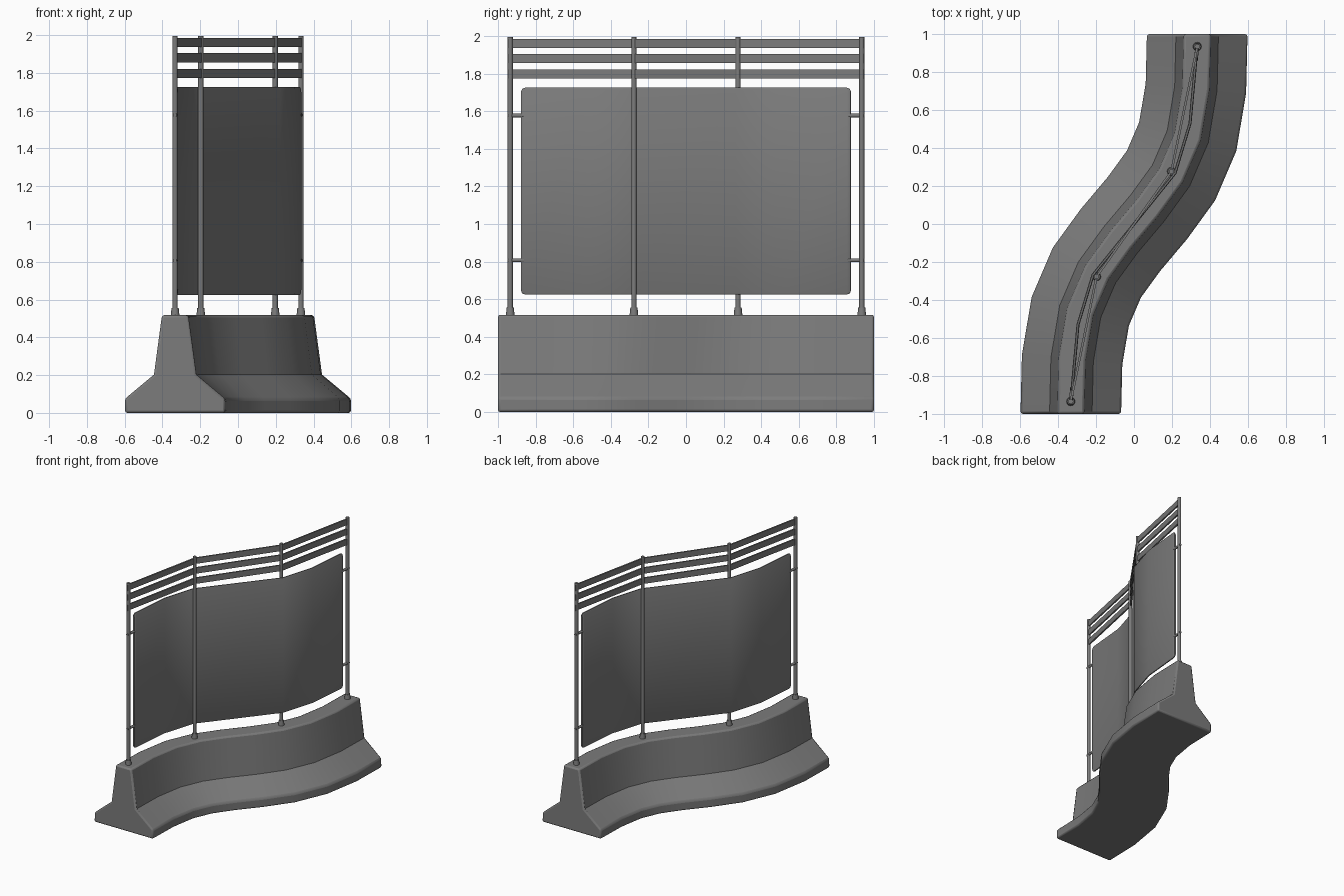
import bpy, bmesh, math
from mathutils import Vector

if "Cube" in bpy.data.objects:
    bpy.data.objects.remove(bpy.data.objects["Cube"])

grey = bpy.data.materials.new("concrete_grey")
grey.diffuse_color = (0.2, 0.2, 0.2, 1)
grey.use_nodes = True
grey.node_tree.nodes["Principled BSDF"].inputs["Base Color"].default_value = grey.diffuse_color


def finish(bm, name, angle=35, bevel=0):
    bmesh.ops.recalc_face_normals(bm, faces=bm.faces)
    me = bpy.data.meshes.new(name)
    bm.to_mesh(me)
    bm.free()
    me.materials.append(grey)
    ob = bpy.data.objects.new(name, me)
    bpy.context.collection.objects.link(ob)
    bpy.ops.object.select_all(action='DESELECT')
    ob.select_set(True)
    bpy.context.view_layer.objects.active = ob
    bpy.ops.object.shade_smooth_by_angle(angle=math.radians(angle))
    if bevel:
        m = ob.modifiers.new("soft_edges", 'BEVEL')
        m.width, m.segments, m.limit_method = bevel, 2, 'ANGLE'
        m.angle_limit = math.radians(45)
    return ob


def sweep(name, path, profile, insets=None, mid=0, square=False, angle=35, bevel=0):
    """Carry a (side, height) profile along a plan path with mitred corners."""
    pts = [Vector(p) for p in path]
    bm = bmesh.new()
    rings = []
    for i, p in enumerate(pts):
        a = (p - pts[max(i - 1, 0)]).normalized()
        b = (pts[min(i + 1, len(pts) - 1)] - p).normalized()
        t = (a + b).normalized()
        n = Vector((t.y, -t.x))
        if square and i in (0, len(pts) - 1):
            n = Vector((1, 0))
        if 0 < i < len(pts) - 1:
            n /= max(0.5, t.dot(b))
        k = insets[i] if insets else 0
        rings.append([bm.verts.new((p.x + n.x * s, p.y + n.y * s,
                                    z - math.copysign(k, z - mid)))
                      for s, z in profile])
    m = len(profile)
    for r, q in zip(rings, rings[1:]):
        for j in range(m):
            bm.faces.new((r[j], r[(j + 1) % m], q[(j + 1) % m], q[j]))
    bm.faces.new(rings[0])
    bm.faces.new(rings[-1])
    return finish(bm, name, angle, bevel)


def rod(name, a, b, r, r2=None, sides=12):
    a, b = Vector(a), Vector(b)
    bm = bmesh.new()
    bmesh.ops.create_cone(bm, cap_ends=True, segments=sides, radius1=r,
                          radius2=r if r2 is None else r2, depth=(b - a).length)
    bm.transform((b - a).to_track_quat('Z', 'Y').to_matrix().to_4x4())
    bmesh.ops.translate(bm, vec=(a + b) / 2, verts=bm.verts)
    return finish(bm, name)


def s_path(half):
    """Complete an S path from its front half by point symmetry."""
    return half + [(-x, -y) for x, y in reversed(half)]


# Curved concrete barrier
half = [(0.265, 0), (0.265, 0.075), (0.112, 0.203), (0.07, 0.517)]
sweep("barrier_base",
      s_path([(-.333, -1), (-.326, -.715), (-.283, -.46), (-.195, -.255), (-.07, -.083)]),
      half + [(-s, z) for s, z in reversed(half)], square=True, bevel=0.012)

# Posts with collars
posts = s_path([(-.333, -.935), (-.197, -.277)])
for i, (x, y) in enumerate(posts):
    rod(f"post_{i + 1}", (x, y, 0.51), (x, y, 1.995), 0.014)
    rod(f"post_collar_{i + 1}", (x, y, 0.505), (x, y, 0.555), 0.024, 0.019)

# Curved sheet panel with rounded corners and thin bevelled rim
lo, hi, e = 0.625, 1.725, 0.008
prof = [(e, lo + .009), (e, hi - .009), (.004, hi), (-.004, hi),
        (-e, hi - .009), (-e, lo + .009), (-.004, lo), (.004, lo)]
insets = [.02, .006, 0, 0, 0]
sweep("panel",
      s_path([(-.327, -.877), (-.3265, -.871), (-.325, -.857), (-.295, -.53), (-.216, -.268)]),
      prof, insets + insets[::-1], mid=(lo + hi) / 2)

# Clamps joining the end posts to the panel
for s in (-1, 1):
    for z in (0.807, 1.577):
        rod("panel_clamp", (s * .334, s * .95, z), (s * .326, s * .862, z), 0.010)

# Three top rails, straight between posts
ends = [(-.336, -.948)] + posts[1:3] + [(.336, .948)]
for i, z in enumerate((1.797, 1.88, 1.96)):
    sweep(f"top_rail_{i + 1}", ends,
          [(.006, z - .024), (.006, z + .024), (-.006, z + .024), (-.006, z - .024)],
          angle=5)
